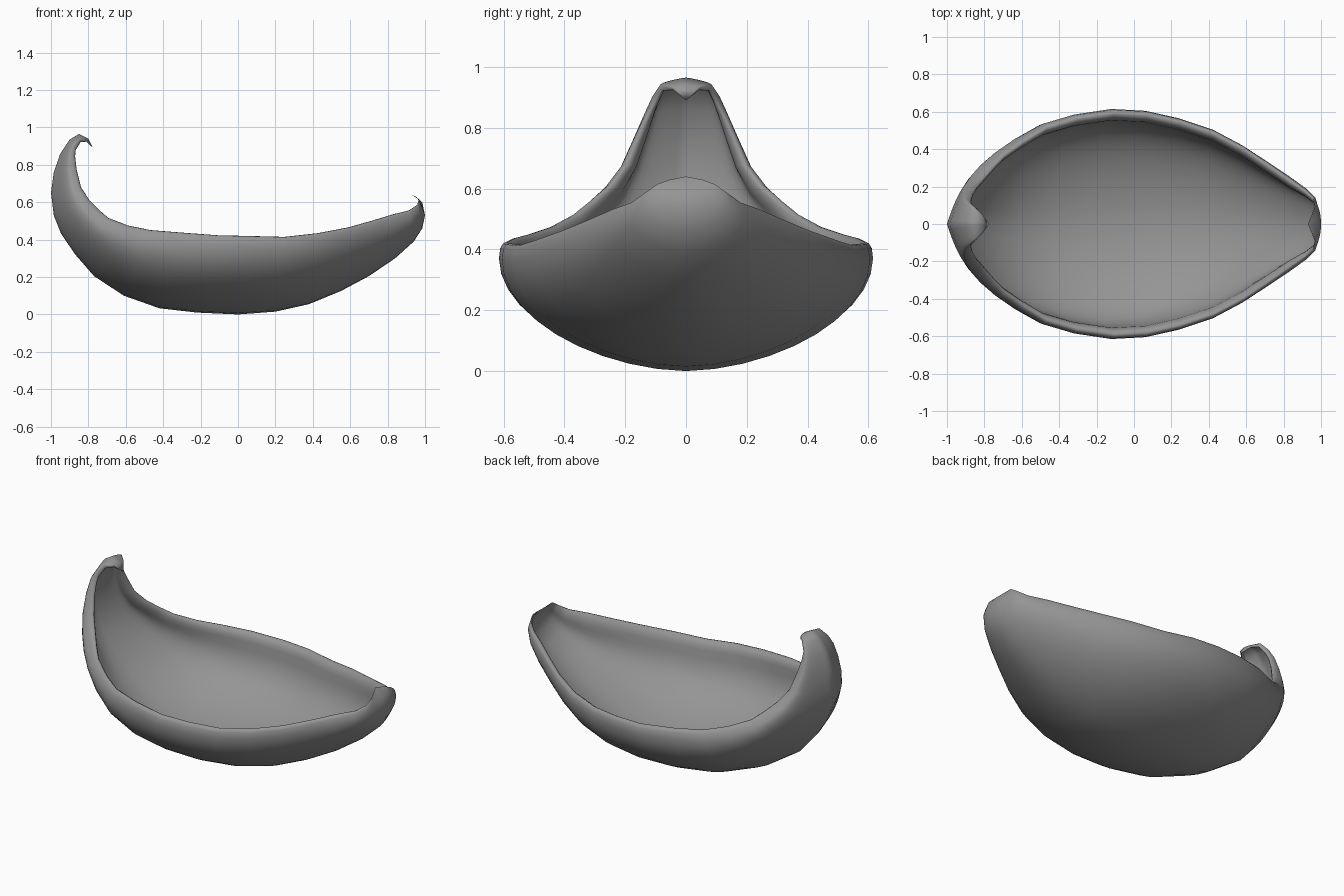
import bpy, bmesh, math
from mathutils import Vector

old = bpy.data.objects.get("Cube")
if old:
    bpy.data.objects.remove(old, do_unlink=True)

grey = bpy.data.materials.new("warm_grey")
grey.use_nodes = True
colour = (0.3, 0.3, 0.3, 1)
grey.diffuse_color = colour
grey.node_tree.nodes["Principled BSDF"].inputs["Base Color"].default_value = colour

# Ribs from tall hook to low hook: keel x, keel z, widest x, half width, widest z
RIBS = [
    (-.775, .89, -.775, 0, .89),
    (-.8, .94, -.805, .045, .932),
    (-.85, .965, -.845, .085, .94),
    (-.9, .935, -.88, .112, .9),
    (-.95, .86, -.9, .135, .85),
    (-.985, .76, -.9, .17, .77),
    (-1, .65, -.885, .215, .67),
    (-.985, .53, -.845, .27, .59),
    (-.945, .43, -.79, .33, .53),
    (-.87, .32, -.73, .385, .475),
    (-.77, .205, -.62, .46, .43),
    (-.61, .1, -.49, .535, .4),
    (-.42, .033, -.32, .585, .385),
    (-.22, .01, -.12, .615, .37),
    (0, 0, .06, .605, .365),
    (.2, .015, .24, .565, .36),
    (.38, .055, .42, .505, .38),
    (.55, .125, .58, .42, .41),
    (.7, .205, .71, .335, .445),
    (.84, .3, .83, .255, .48),
    (.94, .39, .92, .19, .515),
    (.985, .46, .965, .145, .555),
    (1, .53, .975, .1, .595),
    (.985, .6, .96, .055, .622),
    (.93, .64, .93, 0, .64),
]
# Rounded rim: steps along the wall and inward
LIP = [(.035, .004), (.052, .014), (.055, .026), (.045, .042), (.025, .054)]
RIM_WALL, FLOOR_WALL = .06, .008
STEPS = 10


def half_rib(kx, kz, wx, wy, wz):
    """Outer wall from the keel up, over the rim and down the inner wall."""
    keel, wide = Vector((kx, 0, kz)), Vector((wx, wy, wz))
    rise = Vector((wx - kx, 0, wz - kz))
    up = rise.normalized()
    inward = Vector((0, -1, 0))
    size = min(1, wy / .25)
    # The tall hook has a more pointed section
    bend = .9 - .75 * max(0, -.4 - wx)
    outer, inner = [], []
    for i in range(STEPS + 1):
        a = math.pi / 2 * i / STEPS
        point = keel + rise * (1 - math.cos(a)) ** bend
        point.y = wy * math.sin(a)
        # Thin floor that swells into the thick rim
        thin = (up * math.cos(a) + inward * math.sin(a)) * FLOOR_WALL
        swell = inward * (RIM_WALL - FLOOR_WALL) * math.sin(a) ** 6
        outer.append(point)
        inner.append(point + (thin + swell) * size)
    rim = [wide + (up * along + inward * step) * size for along, step in LIP]
    return outer + rim + inner[::-1]


def full_rib(rib):
    """Closed loop of both sides."""
    side = half_rib(*rib)
    mirrored = [Vector((p.x, -p.y, p.z)) for p in side[-2:0:-1]]
    return side + mirrored


# Skin the closed ribs into one solid wall, pinched to a point at each end
bm = bmesh.new()
rows = [[bm.verts.new(p) for p in full_rib(rib)] for rib in RIBS]
for row, following in zip(rows, rows[1:]):
    for i in range(len(row)):
        j = (i + 1) % len(row)
        bm.faces.new((row[i], row[j], following[j], following[i]))
bmesh.ops.remove_doubles(bm, verts=bm.verts, dist=.0003)
bmesh.ops.recalc_face_normals(bm, faces=bm.faces)

mesh = bpy.data.meshes.new("curled_bowl_shell")
bm.to_mesh(mesh)
bm.free()
mesh.materials.append(grey)
bowl = bpy.data.objects.new("curled_bowl_shell", mesh)
bpy.context.collection.objects.link(bowl)

bpy.ops.object.select_all(action='DESELECT')
bowl.select_set(True)
bpy.context.view_layer.objects.active = bowl
bpy.ops.object.shade_smooth_by_angle(angle=math.radians(60))
